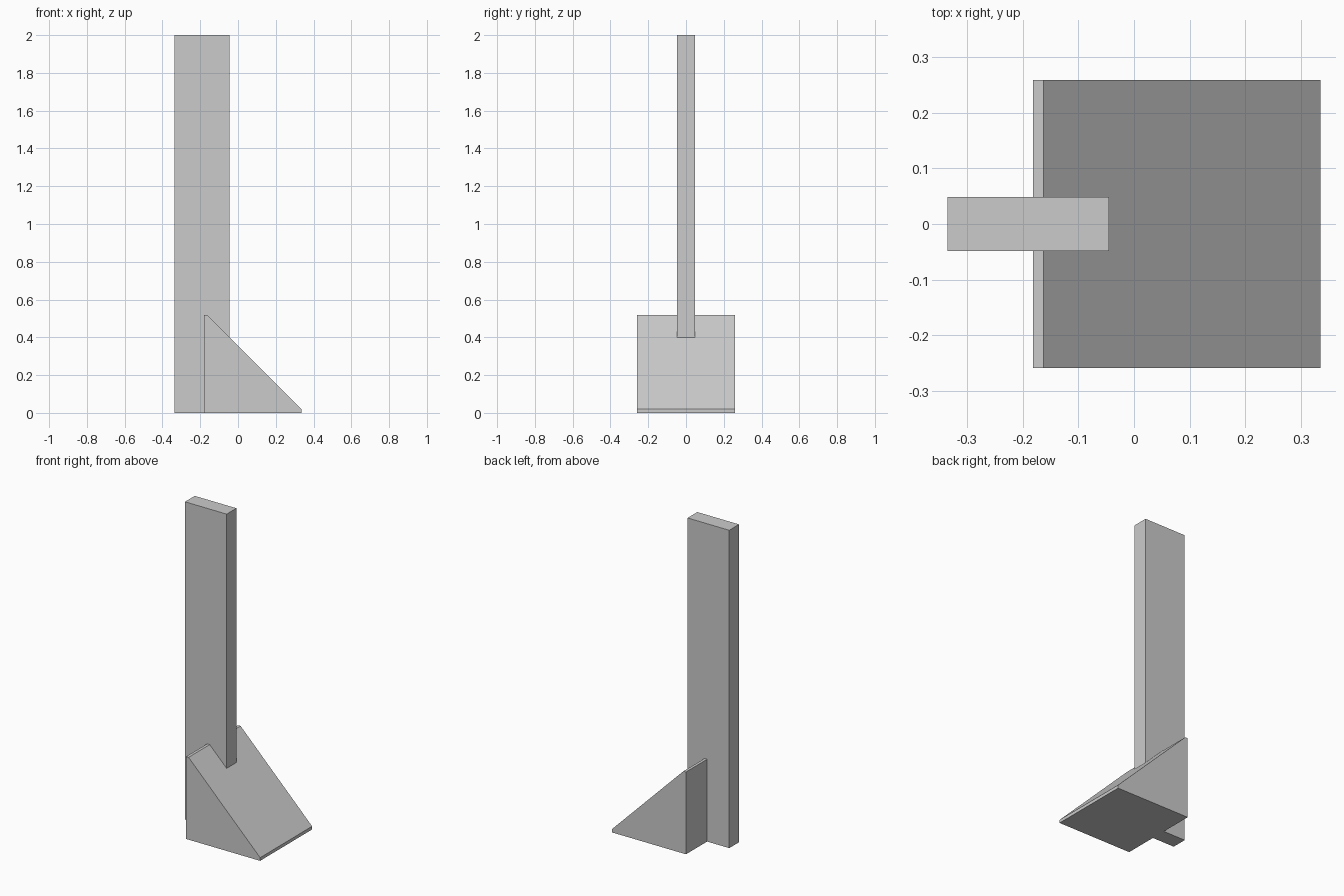
import bpy
import bmesh

cube = bpy.data.objects.get("Cube")
if cube:
    bpy.data.objects.remove(cube, do_unlink=True)

# Single plain grey
GREY = (0.6, 0.6, 0.6, 1.0)
grey = bpy.data.materials.new("plain grey")
grey.use_nodes = True
grey.diffuse_color = GREY
grey.node_tree.nodes["Principled BSDF"].inputs["Base Color"].default_value = GREY


def extrude_profile(name, profile, half_width):
    """Extrude an xz outline symmetrically along y."""
    bm = bmesh.new()
    face = bm.faces.new([bm.verts.new((x, -half_width, z)) for x, z in profile])
    result = bmesh.ops.extrude_face_region(bm, geom=[face])
    moved = [v for v in result["geom"] if isinstance(v, bmesh.types.BMVert)]
    bmesh.ops.translate(bm, verts=moved, vec=(0, 2 * half_width, 0))
    bmesh.ops.recalc_face_normals(bm, faces=bm.faces)
    mesh = bpy.data.meshes.new(name)
    bm.to_mesh(mesh)
    bm.free()
    mesh.materials.append(grey)
    obj = bpy.data.objects.new(name, mesh)
    bpy.context.collection.objects.link(obj)
    return obj


# Tall flat post
extrude_profile("post", [(-0.335, 0), (-0.045, 0), (-0.045, 2), (-0.335, 2)], 0.0485)

# Wedge foot with a narrow flat top and a thin front lip
extrude_profile(
    "wedge_foot",
    [(-0.181, 0), (0.335, 0), (0.335, 0.02), (-0.163, 0.518), (-0.181, 0.518)],
    0.2585,
)
